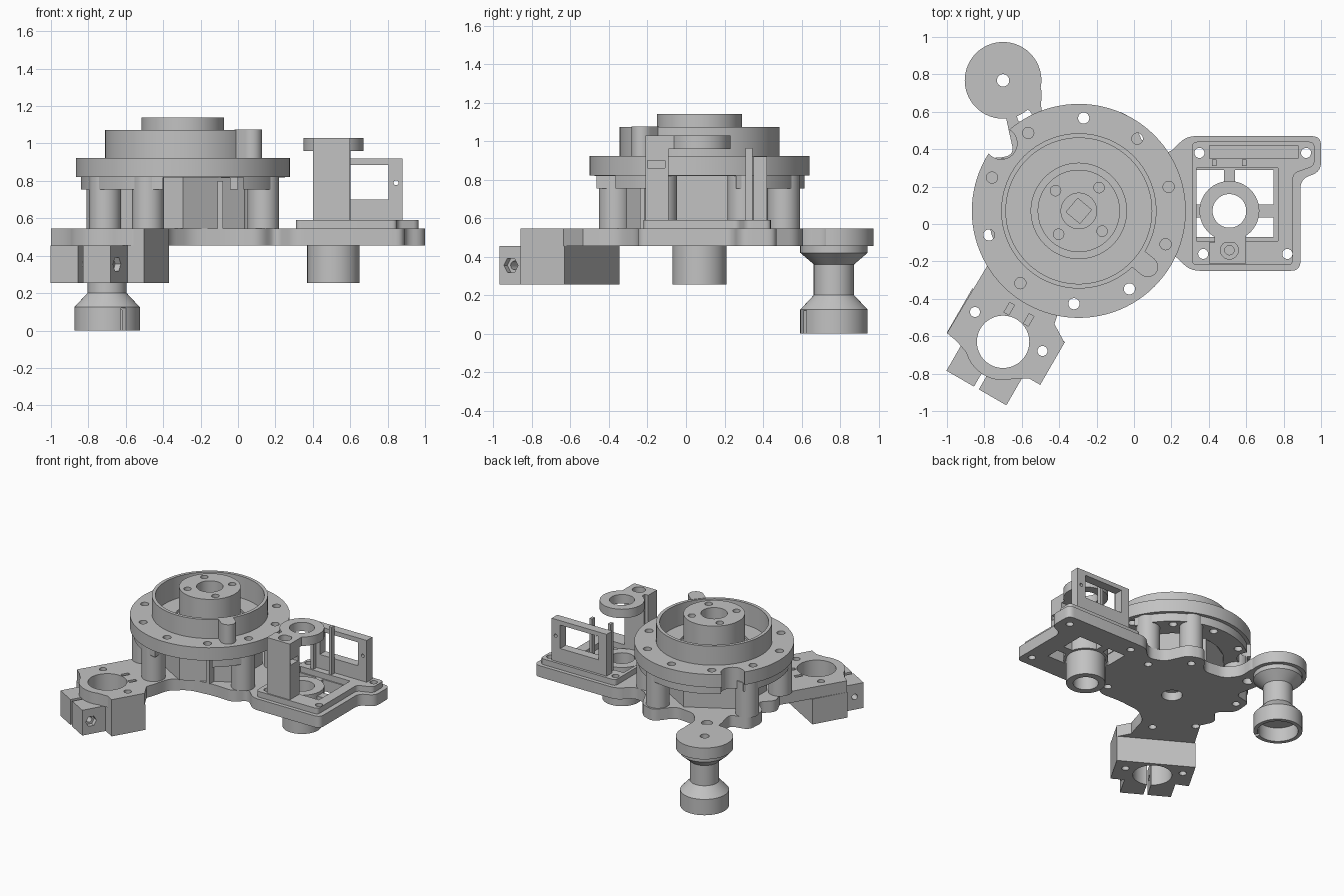
import bpy, bmesh
from math import sin, cos, pi, radians
from mathutils import Vector, Matrix

if "Cube" in bpy.data.objects:
    bpy.data.objects.remove(bpy.data.objects["Cube"])

grey = bpy.data.materials.new("plain_grey")
grey.use_nodes = True
COL = (0.54, 0.54, 0.54, 1)
grey.diffuse_color = COL
grey.node_tree.nodes["Principled BSDF"].inputs["Base Color"].default_value = COL

HUB = Vector((-0.295, 0.07))
LOW, TOP = 0.455, 0.545          # base plate heights


def polar(angle, r, centre=HUB):
    a = radians(angle)
    return centre + Vector((cos(a), sin(a))) * r


def finish(name, bm):
    bmesh.ops.remove_doubles(bm, verts=bm.verts, dist=1e-5)
    bmesh.ops.recalc_face_normals(bm, faces=bm.faces)
    me = bpy.data.meshes.new(name)
    bm.to_mesh(me)
    bm.free()
    me.materials.append(grey)
    ob = bpy.data.objects.new(name, me)
    bpy.context.collection.objects.link(ob)
    return ob


def prism(name, pts, z0, z1):
    bm = bmesh.new()
    face = bm.faces.new([bm.verts.new((p[0], p[1], z0)) for p in pts])
    ext = bmesh.ops.extrude_face_region(bm, geom=[face])["geom"]
    bmesh.ops.translate(bm, vec=(0, 0, z1 - z0),
                        verts=[g for g in ext if isinstance(g, bmesh.types.BMVert)])
    return finish(name, bm)


STEPS = 5


def rounded(pts, r):
    # replace each corner by a short curve
    out, n = [], len(pts)
    for i in range(n):
        p, a, b = (Vector(pts[(i + k) % n]) for k in (0, -1, 1))
        s = p + (a - p).normalized() * min(r, (a - p).length * 0.45)
        e = p + (b - p).normalized() * min(r, (b - p).length * 0.45)
        for k in range(STEPS + 1):
            t = k / STEPS
            out.append(s * (1 - t) ** 2 + p * 2 * t * (1 - t) + e * t * t)
    return out


def box(name, x0, x1, y0, y1, z0, z1):
    return prism(name, [(x0, y0), (x1, y0), (x1, y1), (x0, y1)], z0, z1)


def cyl(name, c, r, z0, z1, n=40):
    return prism(name, [polar(360 * i / n, r, Vector(c)) for i in range(n)], z0, z1)


def lathe(name, c, profile, n=96):
    bm = bmesh.new()
    rings = [[bm.verts.new((c[0] + r * cos(2 * pi * i / n), c[1] + r * sin(2 * pi * i / n), z))
              for i in range(n)] for r, z in profile]
    for a, b in zip(rings, rings[1:] + rings[:1]):
        for i in range(n):
            j = (i + 1) % n
            bm.faces.new((a[i], a[j], b[j], b[i]))
    return finish(name, bm)


def cut(ob, *cutters):
    for c in cutters:
        mod = ob.modifiers.new("cut", "BOOLEAN")
        mod.operation, mod.solver, mod.object = "DIFFERENCE", "EXACT", c
        done = bpy.data.meshes.new_from_object(
            ob.evaluated_get(bpy.context.evaluated_depsgraph_get()))
        ob.modifiers.clear()
        ob.data = done
        bpy.data.objects.remove(c)


def hole(c, r, z0=-1, z1=2, n=24):
    return cyl("cutter", c, r, z0, z1, n)


# clamp frame: u runs outward, v sideways
CLAMP, POST, LENS = Vector((-0.70, -0.63)), Vector((-0.70, 0.768)), Vector((0.51, 0.07))
U, V = Vector((-0.5, -0.866)), Vector((0.866, -0.5))


def uv(*pairs):
    return [CLAMP + U * u + V * v for u, v in pairs]


# base plate with three arms; the clamp arm keeps crisp corners
clamp_edge = (uv((-0.42, -0.275), (0.11, -0.283), (0.12, -0.22)) +
              [polar(a, 0.205, CLAMP) for a in range(196, 290, 6)] +
              uv((0.1, 0.22), (0.1, 0.287), (-0.16, 0.287), (-0.22, 0.19)))
hub_edge = [(-0.4, -0.46), (-0.37, -0.34), (-0.25, -0.25), (-0.05, -0.23), (0.12, -0.24),
            (0.2, -0.15), (0.3, -0.25), (0.89, -0.25), (0.89, 0.24), (1.0, 0.28), (1.0, 0.47),
            (0.28, 0.47), (0.18, 0.37), (0.06, 0.41), (-0.02, 0.58), (-0.14, 0.62), (-0.25, 0.48),
            (-0.42, 0.5), (-0.5, 0.6), (-0.49, 0.74), (-0.62, 0.82), (-0.78, 0.74), (-0.69, 0.6),
            (-0.67, 0.5), (-0.64, 0.37), (-0.79, 0.34), (-0.8, 0.18), (-0.68, 0.08), (-0.78, -0.02)]
loop = rounded([clamp_edge[-1]] + hub_edge + [clamp_edge[0]], 0.05)[STEPS + 1:-STEPS - 1]
plate = prism("base_plate", loop + clamp_edge, LOW, TOP)
X_CELLS, Y_CELLS = ((0.33, 0.48), (0.54, 0.745)), ((-0.07, 0.035), (0.105, 0.29))
cells = [box("cutter", *x, *y, 0, 1) for x in X_CELLS for y in Y_CELLS]
corner_screws = [(0.35, 0.38), (0.92, 0.38), (0.82, -0.16), (0.37, -0.16)]
clamp_screws = uv((-0.063, -0.21), (-0.063, 0.207))
columns = [polar(a + turn, 0.475) for turn in (0, 180) for a in (29, 67, 155)]
slots = [prism("cutter", uv((-0.2, v), (-0.14, v), (-0.14, v + 0.03), (-0.2, v + 0.03)), 0.52, 0.6)
         for v in (-0.075, 0.045)]
plate_holes = [hole(p, 0.027) for p in corner_screws + clamp_screws]
column_holes = [hole(p, 0.028, 0.3, 0.52) for p in columns]
cut(plate, *cells, *plate_holes, *column_holes, *slots, hole(CLAMP, 0.14, n=64), hole(LENS, 0.12),
    hole(HUB, 0.075, 0.3, 0.52), hole((-0.585, 0.575), 0.04), hole(POST, 0.1))

# split clamp block under its arm
block = prism("clamp_block", uv((-0.165, -0.285), (0.11, -0.285), (0.1, -0.185), (0.285, -0.185),
                                (0.285, 0.185), (0.1, 0.185), (0.1, 0.287), (-0.165, 0.287)),
              0.255, LOW)
bolt = cyl("cutter", (0, 0), 0.022, -0.5, 0.5, 24)
nut = cyl("cutter", (0, 0), 0.042, 0.15, 0.4, 6)
for c in (bolt, nut):
    at = CLAMP + U * 0.215
    turn = Vector((0, 0, 1)).rotation_difference(Vector((V.x, V.y, 0))).to_matrix().to_4x4()
    c.data.transform(Matrix.Translation((at.x, at.y, 0.355)) @ turn)
slit = prism("cutter", uv((0.1, -0.015), (0.4, -0.015), (0.4, 0.015), (0.1, 0.015)), 0, 1)
cut(block, hole(CLAMP, 0.14, n=64), slit, bolt, nut, *[hole(p, 0.027) for p in clamp_screws])

# waisted foot post with hollow cup
foot = lathe("foot_post", POST, [(0.033, TOP), (0.205, TOP), (0.205, LOW), (0.175, LOW), (0.175, 0.42),
                                 (0.105, 0.36), (0.105, 0.2), (0.175, 0.125), (0.175, 0), (0.145, 0),
                                 (0.145, 0.11), (0.033, 0.11)], 64)
cut(foot, prism("cutter", [polar(a, r, POST) for a, r in
                           ((-60, 0.1), (-67, 0.25), (-53, 0.25))], -0.1, 0.12))

# solid core and columns under the turntable
core = prism("core_housing", [polar(30 + 60 * i, 0.38) for i in range(6)], TOP, 0.83)
cut(core, prism("cutter", [polar(90 * i + 5, 0.068) for i in range(4)], 0.7, 1))
for p in columns:
    cyl("support_column", p, 0.085, TOP, 0.82)
box("front_rib", -0.11, -0.08, -0.24, -0.1, TOP, 0.8)

# turntable: flange, upper rim and centre boss in one turned profile
table = lathe("turntable", HUB, [(0.095, 1.14), (0.22, 1.14), (0.22, 0.88), (0.255, 0.88),
                                 (0.255, 0.9), (0.39, 0.9), (0.39, 1.072), (0.415, 1.072),
                                 (0.415, 0.922), (0.572, 0.922), (0.572, 0.82), (0.545, 0.82),
                                 (0.545, 0.755), (0.37, 0.755), (0.37, 0.815), (0.095, 0.815)])
cut(table, *[hole(polar(87 - 36 * i, 0.497), 0.03) for i in range(10)],
    *[hole(polar(49 + 90 * i, 0.165), 0.028, 1.0, 2) for i in range(4)],
    hole(polar(139, 0.55), 0.085, n=40),
    box("cutter", -0.4, 0.03, -0.7, -0.2, 0.7, 0.818),
    box("cutter", 0.0, 0.4, -0.2, 0.26, 0.7, 0.818))

# rim stop: rounded tab on the upper rim
a, b = polar(-39, 0.40), polar(-39, 0.475)
prism("rim_stop", [polar(51 + 180 * i / 10, 0.055, a) for i in (0, 10)] +
      [polar(231 + 180 * i / 10, 0.055, b) for i in range(11)], 0.92, 1.075)

# sensor arm: barrel below, ring at plate level
lathe("lens_barrel", LENS, [(0.09, 0.255), (0.14, 0.255), (0.14, LOW), (0.16, LOW), (0.16, 0.57),
                            (0.09, 0.57)], 64)

# raised frame
frame = prism("raised_frame", rounded([(0.31, -0.22), (0.85, -0.22), (0.85, 0.27), (0.965, 0.31),
                                       (0.965, 0.44), (0.31, 0.44)], 0.03), TOP, 0.59)
cut(frame, box("cutter", 0.335, 0.77, -0.09, 0.3, 0.5, 0.7),
    *[hole(p, 0.027) for p in corner_screws])

# upright post carrying the upper ring
upright = box("upright_post", 0.43, 0.60, -0.21, -0.09, TOP, 1.03)
cut(upright, hole((0.51, -0.14), 0.048, 0.97, 1.2), hole((0.51, -0.14), 0.025, 0.92, 1.2),
    box("cutter", 0.5, 0.7, -0.2, -0.11, 0.86, 0.9))
box("upright_flange", 0.40, 0.43, -0.21, -0.1, TOP, 1.03)
lathe("upper_ring", LENS, [(0.09, 0.96), (0.16, 0.96), (0.16, 1.03), (0.09, 1.03)], 64)
box("ring_bridge", 0.43, 0.60, -0.1, -0.055, 0.96, 1.03)

# rear window panel with two pins in front of it
panel = box("window_panel", 0.40, 0.88, 0.35, 0.42, 0.58, 0.92)
pin_hole = cyl("cutter", (0, 0), 0.013, -1, 1, 16)
pin_hole.data.transform(Matrix.Translation((0.845, 0, 0.79)) @ Matrix.Rotation(pi / 2, 4, "X"))
cut(panel, box("cutter", 0.47, 0.805, 0.2, 0.6, 0.7, 0.885), pin_hole)
for x in (0.43, 0.59):
    box("locating_pin", x - 0.012, x + 0.012, 0.31, 0.345, 0.58, 0.965)

# smooth round walls, keep edges crisp
for ob in bpy.context.collection.objects:
    ob.select_set(ob.type == "MESH")
    if ob.type == "MESH":
        bpy.context.view_layer.objects.active = ob
bpy.ops.object.shade_smooth_by_angle(angle=radians(30))
